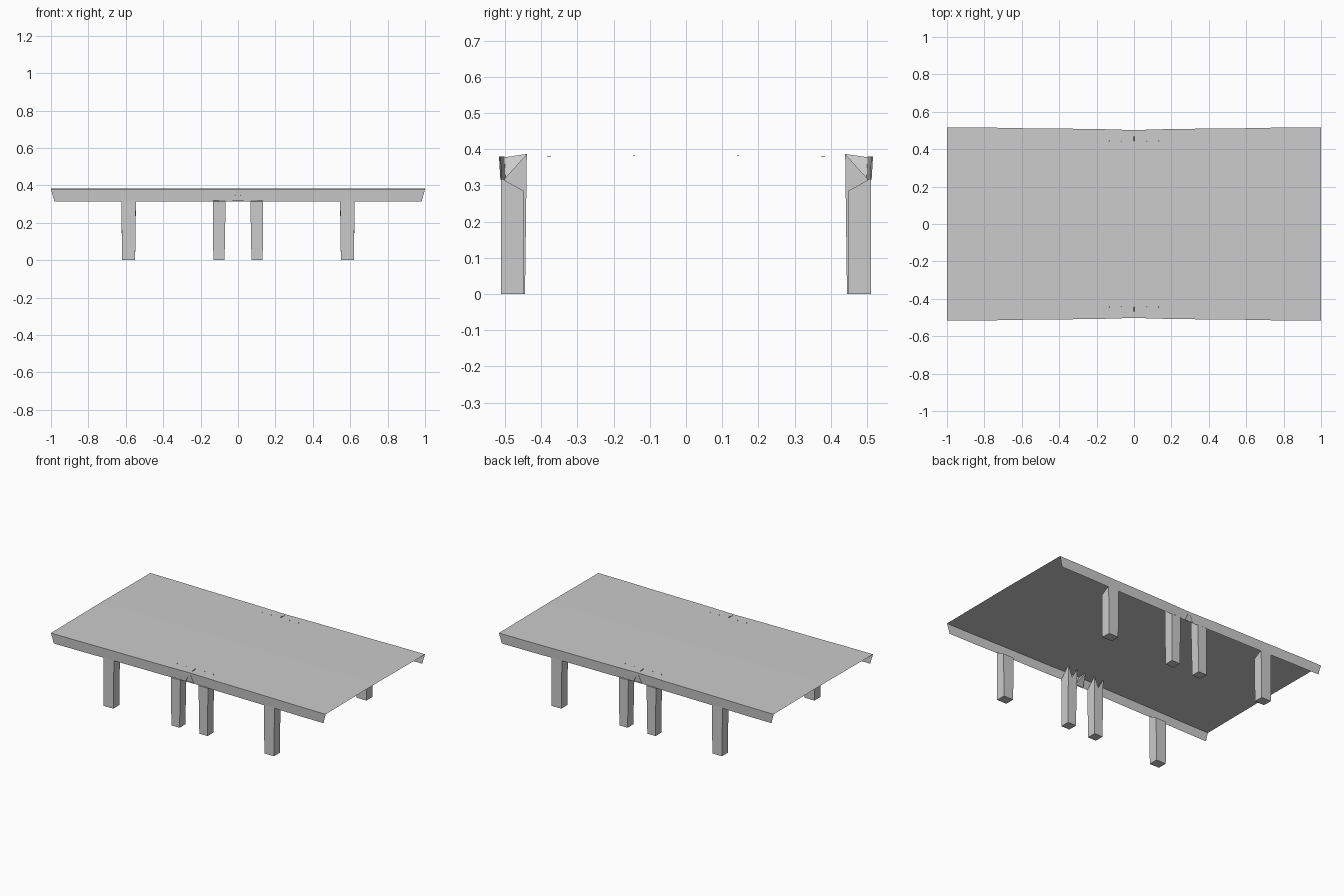
import bpy

if "Cube" in bpy.data.objects:
    bpy.data.objects.remove(bpy.data.objects["Cube"])

TOP, LOW = 0.383, 0.315   # table sheet height, apron lower edge
# half outline of the gently waisted long edge: x, y
EDGE = [(0, 0.502), (0.2, 0.508), (0.6, 0.512), (0.8, 0.516), (1, 0.517)]
OUTLINE = [(-x, y) for x, y in EDGE[:0:-1]] + EDGE


def make(name, verts, faces):
    me = bpy.data.meshes.new(name)
    me.from_pydata(verts, [], faces)
    me.update()
    ob = bpy.data.objects.new(name, me)
    bpy.context.collection.objects.link(ob)
    return ob


def strip(name, rows):
    """Grid surface through equally long rows of points."""
    n = len(rows[0])
    faces = [(r * n + i, r * n + i + 1, (r + 1) * n + i + 1, (r + 1) * n + i)
             for r in range(len(rows) - 1) for i in range(n - 1)]
    return make(name, [p for row in rows for p in row], faces)


# thin table top
strip("table_top", [[(x, y * k, TOP - 0.003 * abs(k)) for x, y in OUTLINE]
                    for k in (-1, 0, 1)])

for s, side in ((-1, "front"), (1, "back")):
    # thin apron, ends raked inward
    low = [(x * 0.982, s * (y - 0.004), LOW) for x, y in OUTLINE]
    high = [(x, s * y, TOP - 0.003) for x, y in OUTLINE]
    strip(side + "_apron", [low, high] if s < 0 else [high, low])

    # small centre gusset between the inner legs
    make(side + "_centre_gusset",
         [(-0.03, s * 0.502, LOW), (0.03, s * 0.502, LOW),
          (0, s * 0.44, 0.387), (0, s * 0.502, 0.378)],
         [(0, 1, 2), (0, 2, 3), (1, 3, 2)])

    for m, hand in ((-1, "left"), (1, "right")):
        # outer leg with sloping top
        a, b, yo, yi = 0.55 * m, 0.62 * m, 0.511 * s, 0.449 * s
        make(f"{side}_{hand}_outer_leg",
             [(a, yo, 0), (b, yo, 0), (b, yi, 0), (a, yi, 0),
              (a - 0.004 * m, yo, 0.32), (b + 0.003 * m, yo, 0.32),
              (b + 0.003 * m, yi, 0.285), (a - 0.004 * m, yi, 0.285)],
             [(0, 1, 2, 3), (0, 1, 5, 4), (1, 2, 6, 5), (2, 3, 7, 6),
              (3, 0, 4, 7), (4, 5, 6, 7)])

        # inner leg with two pointed gussets reaching the table sheet
        a, b, yo, yi = 0.072 * m, 0.132 * m, 0.505 * s, 0.445 * s
        c, d, mid = 0.066 * m, 0.134 * m, 0.1 * m
        make(f"{side}_{hand}_inner_leg",
             [(a, yo, 0), (b, yo, 0), (b, yi, 0), (a, yi, 0),
              (c, yo, LOW), (d, yo, LOW), (d, 0.44 * s, 0.387),
              (c, 0.44 * s, 0.387), (mid, yi, 0.32), (mid, yo, LOW)],
             [(0, 1, 2, 3), (0, 1, 5, 9, 4), (1, 2, 6, 5), (2, 3, 7, 8, 6),
              (3, 0, 4, 7), (4, 9, 8, 7), (9, 5, 6, 8)])
